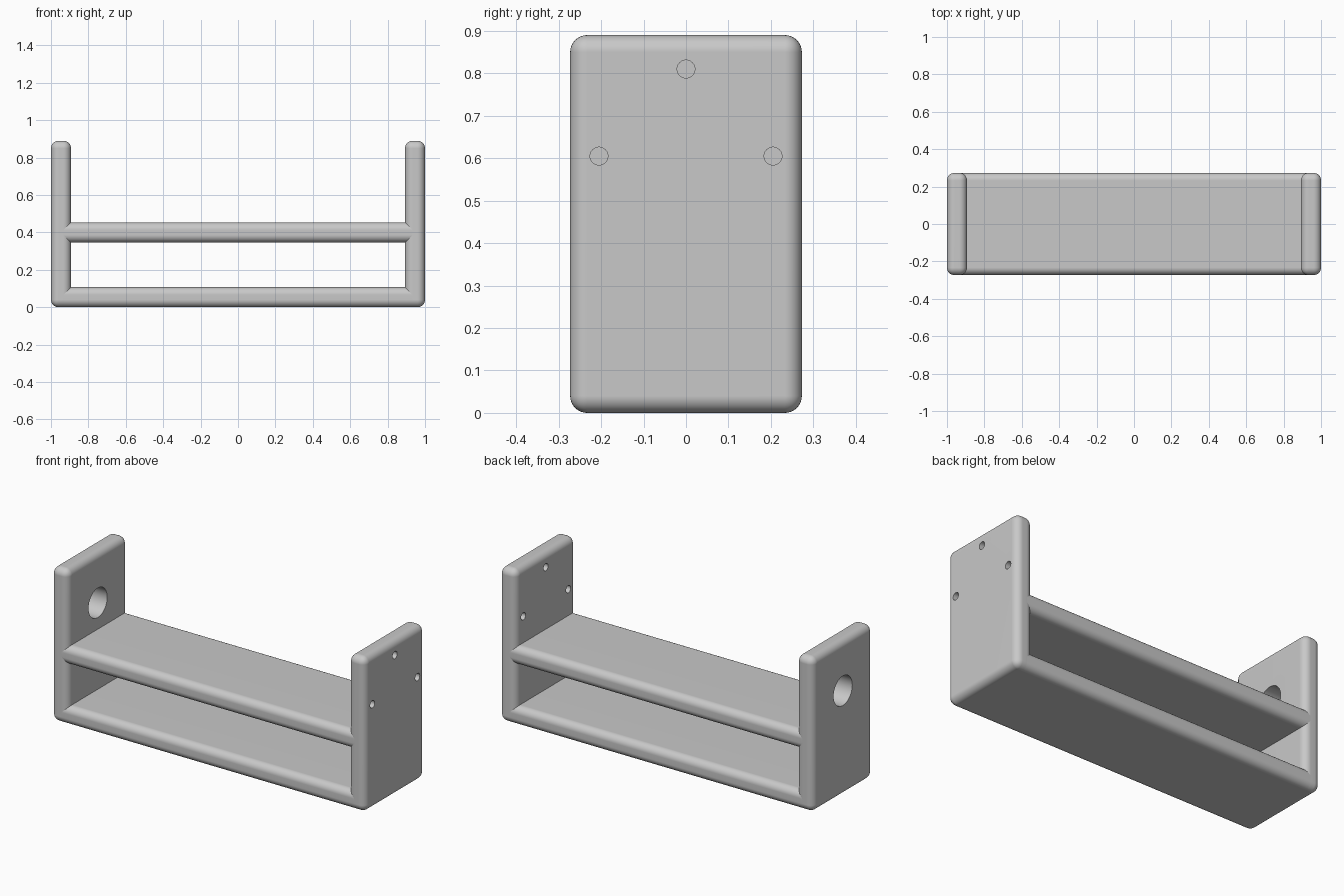
import bpy
import math
from mathutils import Matrix, Vector

if "Cube" in bpy.data.objects:
    bpy.data.objects.remove(bpy.data.objects["Cube"], do_unlink=True)

THICK = 0.107      # board thickness
DEPTH = 0.546      # front to back
HEIGHT = 0.89
ROUND = 0.04       # edge radius
INNER = 1 - THICK  # inside face of the end panels

grey = bpy.data.materials.new("plain grey")
grey.use_nodes = True
colour = (0.58, 0.58, 0.58, 1)
grey.diffuse_color = colour
grey.node_tree.nodes["Principled BSDF"].inputs["Base Color"].default_value = colour


def make_active(obj):
    bpy.ops.object.select_all(action="DESELECT")
    obj.select_set(True)
    bpy.context.view_layer.objects.active = obj


def board(name, size, centre, along_x_only=False):
    """Box with rounded edges; optionally only the edges running along x."""
    bpy.ops.mesh.primitive_cube_add(size=1)
    obj = bpy.context.object
    obj.name = name
    obj.data.transform(Matrix.Translation(centre) @ Matrix.Diagonal((*size, 1)))
    obj.data.materials.append(grey)
    verts = obj.data.vertices
    weight = obj.data.attributes.new("bevel_weight_edge", "FLOAT", "EDGE")
    for edge in obj.data.edges:
        a, b = (verts[i].co for i in edge.vertices)
        runs_along_x = abs(a.x - b.x) > 0.001 and abs(a.z - b.z) < 0.001
        weight.data[edge.index].value = float(runs_along_x or not along_x_only)
    bevel = obj.modifiers.new("rounding", "BEVEL")
    bevel.limit_method = "WEIGHT"
    bevel.width = ROUND
    bevel.segments = 8
    make_active(obj)
    bpy.ops.object.modifier_apply(modifier=bevel.name)
    return obj


def drill(obj, x, y, z, radius):
    """Cut a round hole right through an end panel."""
    bpy.ops.mesh.primitive_cylinder_add(
        vertices=48, radius=radius, depth=THICK * 3,
        location=(x, y, z), rotation=(0, math.pi / 2, 0))
    cutter = bpy.context.object
    cutter.hide_render = True
    cut = obj.modifiers.new("hole", "BOOLEAN")
    cut.operation = "DIFFERENCE"
    cut.solver = "EXACT"
    cut.object = cutter
    make_active(obj)
    bpy.ops.object.modifier_apply(modifier=cut.name)
    bpy.data.objects.remove(cutter, do_unlink=True)


def finish(obj):
    make_active(obj)
    bpy.ops.object.shade_smooth_by_angle(angle=math.radians(30))
    normals = obj.modifiers.new("flat face normals", "WEIGHTED_NORMAL")
    normals.keep_sharp = True


# End panels
panel_x = 1 - THICK / 2
panels = {}
for name, side in (("left_panel", 1), ("right_panel", -1)):
    panels[side] = board(name, (THICK, DEPTH, HEIGHT),
                         Vector((side * panel_x, 0, HEIGHT / 2)))

# Three screw holes on one panel, a large round hole on the other
hole_z = 0.605
for y, z in ((0, 0.81), (-0.205, hole_z), (0.205, hole_z)):
    drill(panels[1], panel_x, y, z, 0.021)
drill(panels[-1], -panel_x, 0, hole_z, 0.085)

# Shelves, reaching into the panels as far as their rounded edges
shelves = [
    board(name, (2 * (INNER + ROUND), DEPTH, THICK),
          Vector((0, 0, bottom + THICK / 2)), along_x_only=True)
    for name, bottom in (("bottom_shelf", 0), ("upper_shelf", 0.346))
]

for part in [*panels.values(), *shelves]:
    finish(part)
